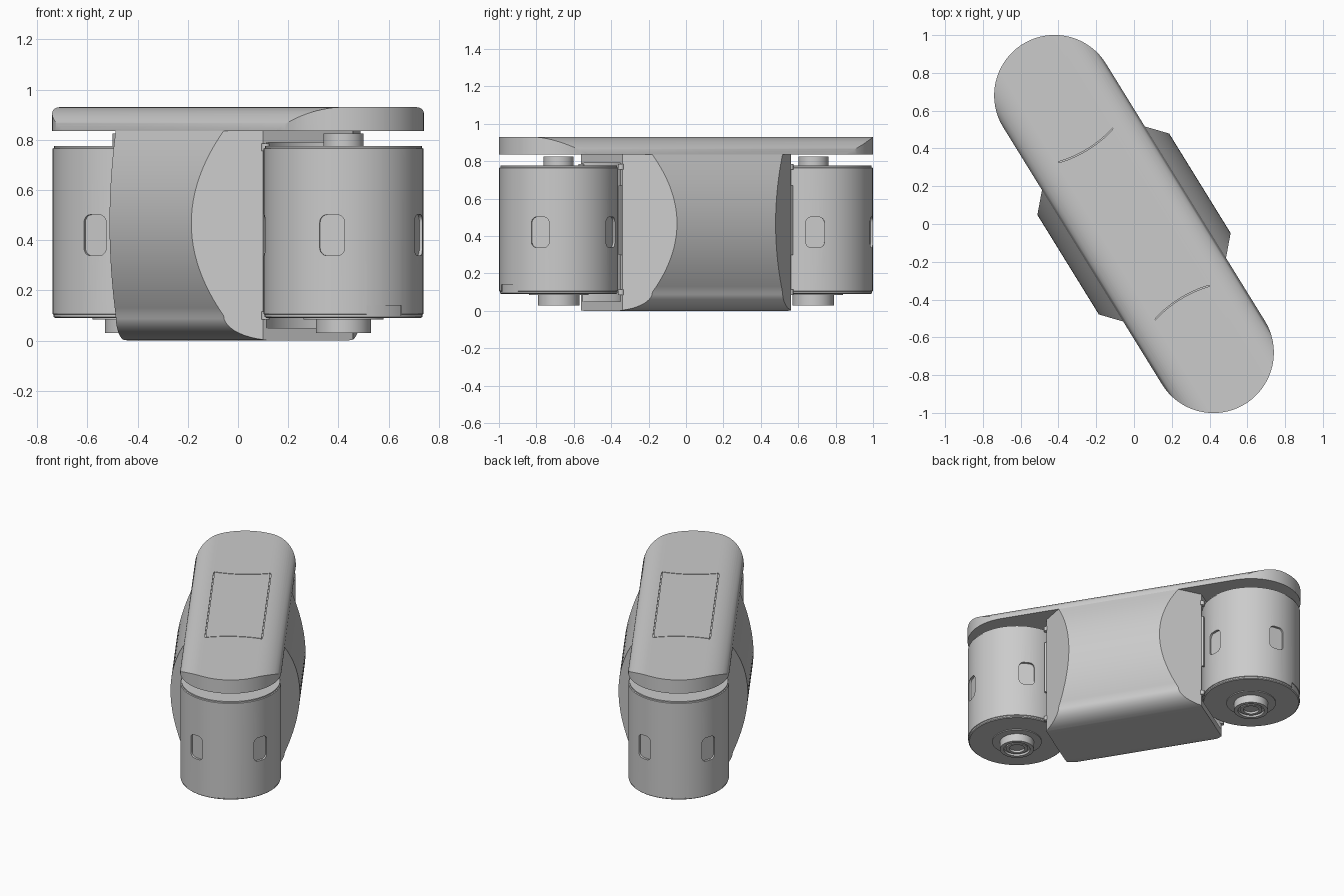
import bpy, bmesh
from math import sin, cos, pi, atan2, radians
from mathutils import Matrix, Vector

if "Cube" in bpy.data.objects:
    bpy.data.objects.remove(bpy.data.objects["Cube"])

grey = bpy.data.materials.new("light_grey")
grey.use_nodes = True
grey.diffuse_color = (0.6, 0.6, 0.6, 1)
grey.node_tree.nodes["Principled BSDF"].inputs["Base Color"].default_value = (0.6, 0.6, 0.6, 1)

TURN = Matrix.Rotation(atan2(-0.68, 0.42), 4, "Z")   # local x runs along the device
ALONG = Matrix(((0, 0, 1, 0), (1, 0, 0, 0), (0, 1, 0, 0), (0, 0, 0, 1)))  # (y, z) outline pushed along x
ARM, R = 0.8, 0.32


def make(name, bm, matrix):
    bmesh.ops.recalc_face_normals(bm, faces=bm.faces)
    mesh = bpy.data.meshes.new(name)
    bm.transform(TURN @ matrix)
    bm.to_mesh(mesh)
    bm.free()
    mesh.materials.append(grey)
    ob = bpy.data.objects.new(name, mesh)
    bpy.context.collection.objects.link(ob)
    return ob


def prism(name, points, low, high, matrix=Matrix()):
    bm = bmesh.new()
    face = bm.faces.new([bm.verts.new((a, b, low)) for a, b in points])
    top = bmesh.ops.extrude_face_region(bm, geom=[face])["geom"]
    verts = [g for g in top if isinstance(g, bmesh.types.BMVert)]
    bmesh.ops.translate(bm, verts=verts, vec=(0, 0, high - low))
    return make(name, bm, matrix)


def lathe(name, points, matrix=Matrix(), steps=96):
    bm = bmesh.new()
    verts = [bm.verts.new((r, 0, z)) for r, z in points]
    edges = [bm.edges.new(pair) for pair in zip(verts, verts[1:])]
    bmesh.ops.spin(bm, geom=verts + edges, axis=(0, 0, 1), cent=(0, 0, 0),
                   angle=2 * pi, steps=steps)
    bmesh.ops.remove_doubles(bm, verts=bm.verts, dist=0.0001)
    return make(name, bm, matrix)


def boolean(ob, cutter, operation="DIFFERENCE"):
    cutter.hide_render = True
    mod = ob.modifiers.new("cut", "BOOLEAN")
    mod.operation, mod.object, mod.solver = operation, cutter, "EXACT"
    bpy.context.view_layer.objects.active = ob
    bpy.ops.object.modifier_apply(modifier=mod.name)
    bpy.data.objects.remove(cutter)


def smooth(ob, angle=30):
    bpy.ops.object.select_all(action="DESELECT")
    ob.select_set(True)
    bpy.context.view_layer.objects.active = ob
    bpy.ops.object.shade_smooth_by_angle(angle=radians(angle))


def arc(cx, cy, rx, ry, start, end, n):
    return [(cx + rx * cos(radians(start + (end - start) * i / n)),
             cy + ry * sin(radians(start + (end - start) * i / n))) for i in range(n + 1)]


def mirrored(half):
    return half + [(-a, b) for a, b in reversed(half)]


def disc(radius, n=96):
    return arc(0, 0, radius, radius, 0, 360, n)[:-1]


def end_matrix(turn):
    return Matrix.Rotation(turn, 4, "Z") @ Matrix.Translation((ARM, 0, 0))


ENDS = (0, pi)

# Top cover: rounded section trimmed to a stadium outline
cover = prism("top_cover", mirrored(arc(0.17, 0.835, 0.15, 0.095, 0, 90, 14)), -1.3, 1.3, ALONG)
stadium = arc(ARM, 0, R, R, -90, 90, 48) + arc(-ARM, 0, R, R, 90, 270, 48)
boolean(cover, prism("stadium_cutter", stadium, 0.5, 1.2), "INTERSECT")


# Groove around the inset panel, with hollow short ends
def panel(grow):
    right = [(0.46 + grow, 0.14 + grow), (0.48 + grow, 0.18 + grow)]
    hollow = [(ARM - 0.335 + grow + 0.8 * v * v, v) for v in [0.165 - 0.03 * i for i in range(12)]]
    w = 0.18 + grow
    corner = [(0.43 + grow, w), (0.478 + grow, w), (0.492 + grow, w - 0.006)]
    half = corner + hollow + [(x, -y) for x, y in reversed(corner)]
    return half + [(-x, -y) for x, y in half]


groove = prism("groove_cutter", panel(0.003), 0.922, 0.95)
boolean(groove, prism("groove_core", panel(-0.003), 0.9, 0.96))
boolean(cover, groove)
smooth(cover)

# Barrel-sided body with slanted corners and pockets for the drums
lower = arc(0.17, 0.1, 0.15, 0.1, -90, 0, 12)
side = [(0.32 + 0.09 * (1 - t * t), 0.4675 + 0.3675 * t)
        for t in [-1 + i / 12 for i in range(1, 25)]]
body = prism("body", mirrored(lower + side), -0.7, 0.7, ALONG)
plan = [(0.28, 0.437), (0.53, 0.21), (0.53, -0.21), (0.28, -0.437)]
boolean(body, prism("plan_cutter", plan + [(-x, -y) for x, y in plan], -0.2, 1.2), "INTERSECT")
for turn in ENDS:
    boolean(body, prism("pocket_cutter", disc(0.332), 0.05, 0.79, end_matrix(turn)))
smooth(body)

# Drums with hubs, recessed side slots and a foot notch
drum_section = [(0, 0.05), (0.05, 0.05), (0.05, 0.035), (0.07, 0.035), (0.07, 0.045),
                (0.085, 0.045), (0.085, 0.03), (0.11, 0.03), (0.11, 0.084), (0.16, 0.084),
                (0.16, 0.09), (0.308, 0.09), (0.314, 0.095), (0.314, 0.104), (0.318, 0.106),
                (0.318, 0.765), (0.312, 0.768), (0.312, 0.776), (0.08, 0.776),
                (0.08, 0.825), (0, 0.825)]
slot = (arc(0.02, 0.05, 0.03, 0.03, 0, 90, 6) + arc(-0.02, 0.05, 0.03, 0.03, 90, 180, 6)
        + arc(-0.02, -0.05, 0.03, 0.03, 180, 270, 6) + arc(0.02, -0.05, 0.03, 0.03, 270, 360, 6))
slot = [(a, b * 1.02) for a, b in slot]
for label, turn in zip(("front", "back"), ENDS):
    place = end_matrix(turn)
    drum = lathe(label + "_drum", drum_section, place)
    for degrees in (-120, -40, 40, 120):
        aim = Matrix.Rotation(radians(degrees), 4, "Z") @ Matrix.Translation((0, 0, 0.42))
        boolean(drum, prism("slot_cutter", slot, 0.302, 0.4, place @ aim @ ALONG))
    notch = arc(0, 0, 0.313, 0.313, -15, 15, 8) + arc(0, 0, 0.34, 0.34, 15, -15, 8)
    boolean(drum, prism("notch_cutter", notch, 0.1, 0.14, place))
    smooth(drum)

    # Small hinge pins and retaining strips beside each drum
    for sign in (-1, 1):
        spot = Matrix.Rotation(turn, 4, "Z") @ Matrix.Translation((0.532, sign * 0.2, 0))
        hand = "left" if sign > 0 else "right"
        for level, z in (("lower", 0.1), ("upper", 0.77)):
            pin = prism(f"{label}_{hand}_{level}_pin", disc(0.016, 20), z - 0.015, z + 0.015, spot)
            smooth(pin)
        prism(f"{label}_{hand}_strip", [(-0.01, -0.008), (0.012, -0.008), (0.012, 0.008), (-0.01, 0.008)],
              0.3, 0.67, spot)
